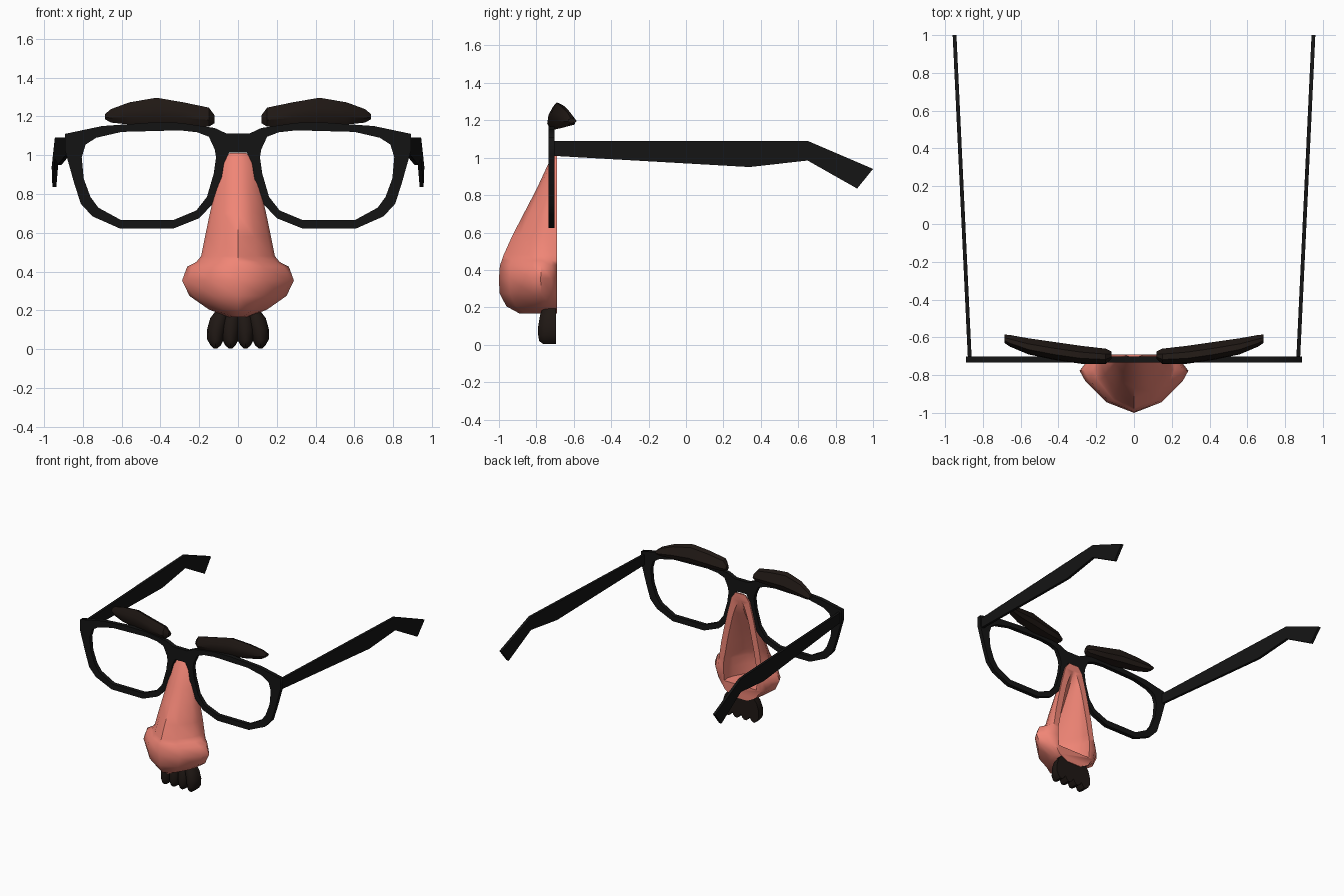
import bpy, bmesh
from math import radians, sin, cos, pi

if "Cube" in bpy.data.objects:
    bpy.data.objects.remove(bpy.data.objects["Cube"])


def material(name, rgb):
    m = bpy.data.materials.new(name)
    m.diffuse_color = (*rgb, 1)
    m.use_nodes = True
    m.node_tree.nodes["Principled BSDF"].inputs["Base Color"].default_value = m.diffuse_color
    return m


BLACK = material("black_plastic", (0.007, 0.007, 0.007))
HAIR = material("dark_hair", (0.014, 0.009, 0.007))
SKIN = material("pink_plastic", (0.87, 0.235, 0.18))


def loft(name, rings, mat, angle=None):
    """Bridge a list of equal-sized closed rings and cap both ends."""
    bm = bmesh.new()
    vs = [[bm.verts.new(p) for p in r] for r in rings]
    n = len(vs[0])
    for a, b in zip(vs, vs[1:]):
        for i in range(n):
            j = (i + 1) % n
            bm.faces.new((a[i], a[j], b[j], b[i]))
    bm.faces.new(vs[0])
    bm.faces.new(vs[-1])
    bmesh.ops.recalc_face_normals(bm, faces=bm.faces)
    me = bpy.data.meshes.new(name)
    bm.to_mesh(me)
    bm.free()
    me.materials.append(mat)
    ob = bpy.data.objects.new(name, me)
    bpy.context.collection.objects.link(ob)
    if angle:
        smooth(ob, angle)
    return ob


def activate(ob):
    bpy.ops.object.select_all(action='DESELECT')
    ob.select_set(True)
    bpy.context.view_layer.objects.active = ob


def smooth(ob, angle):
    activate(ob)
    bpy.ops.object.shade_smooth_by_angle(angle=radians(angle))


# Front frame: flat outline with two lens holes, extruded
outer = [(0.06, 1.112), (0.12, 1.14), (0.3, 1.167), (0.45, 1.168), (0.7, 1.15),
         (0.89, 1.11), (0.89, 1.02), (0.845, 0.86), (0.81, 0.75), (0.75, 0.685),
         (0.61, 0.623), (0.33, 0.623), (0.2, 0.675), (0.12, 0.76), (0.085, 0.88),
         (0.072, 0.96), (0.045, 1.015)]
lens = [(0.12, 1.03), (0.15, 1.095), (0.21, 1.118), (0.3, 1.128), (0.6, 1.12),
        (0.73, 1.09), (0.785, 1.055), (0.805, 0.99), (0.795, 0.88), (0.76, 0.785),
        (0.72, 0.73), (0.605, 0.667), (0.33, 0.667), (0.215, 0.715), (0.16, 0.785),
        (0.125, 0.905), (0.113, 0.99)]
cu = bpy.data.curves.new("front_frame", 'CURVE')
cu.dimensions = '2D'
cu.fill_mode = 'BOTH'
cu.extrude = 0.016
for loop in (outer + [(-x, z) for x, z in reversed(outer)], lens, [(-x, z) for x, z in lens]):
    s = cu.splines.new('POLY')
    s.points.add(len(loop) - 1)
    for p, (x, z) in zip(s.points, loop):
        p.co = (x, z, 0, 1)
    s.use_cyclic_u = True
cu.materials.append(BLACK)
frame = bpy.data.objects.new("front_frame", cu)
bpy.context.collection.objects.link(frame)
frame.rotation_euler.x = radians(90)
frame.location.y = -0.718
activate(frame)
bpy.ops.object.convert(target='MESH')

# Temples and eyebrows, one per side
temple = [(-0.71, 1.09), (0.65, 1.09), (1.0, 0.94), (0.915, 0.835),
          (0.65, 0.985), (0.34, 0.95), (-0.71, 1.01)]
brow_section = [(0, .35), (.05, .65), (.3, 1), (.65, .9), (1, .4), (.85, .12), (.25, 0)]
brow = [  # x, front y, back y, bottom z, top z
    (0.12, -0.715, -0.675, 1.165, 1.205), (0.15, -0.742, -0.66, 1.147, 1.245),
    (0.28, -0.74, -0.645, 1.147, 1.272), (0.42, -0.72, -0.625, 1.152, 1.296),
    (0.56, -0.69, -0.605, 1.158, 1.272), (0.655, -0.65, -0.588, 1.168, 1.237),
    (0.685, -0.63, -0.585, 1.185, 1.212)]
for side, s in (("right", 1), ("left", -1)):
    loft(f"temple_{side}",
         [[(s * (0.87 + 0.08 * (y + 0.7) / 1.7 + t), y, z) for y, z in temple]
          for t in (-0.01, 0.01)], BLACK)
    loft(f"eyebrow_{side}",
         [[(s * x, y0 + u * (y1 - y0), z0 + v * (z1 - z0)) for u, v in brow_section]
          for x, y0, y1, z0, z1 in brow], HAIR, 35)


# Nose: stacked half-round sections, hollowed from the back
def nose_ring(z, front, w, wb, back):
    d = front - back
    half = [(w * .5, .82), (w * .9, .45), (w, .28), ((w + wb) / 2, .1), (wb, 0)]
    pts = [(-x, t) for x, t in reversed(half)] + [(0, 1)] + half
    return [(x, back + t * d, z) for x, t in pts]


nose = [  # z, front y, widest half width, half width at back
    (1.01, -0.705, .045, .045), (0.96, -0.74, .08, .08), (0.83, -0.80, .115, .115),
    (0.70, -0.868, .145, .145), (0.58, -0.93, .17, .17), (0.48, -0.975, .19, .185),
    (0.45, -0.985, .215, .19), (0.425, -0.995, .262, .195), (0.355, -1.0, .288, .2),
    (0.275, -0.997, .25, .185), (0.205, -0.96, .15, .135), (0.167, -0.89, .05, .06)]
nose_ob = loft("nose", [nose_ring(*r, -0.69) for r in nose], SKIN)
cavity = loft("nose_cavity", [nose_ring(z, f + .05, min(w, .2) - .05, wb - .05, -0.66)
                              for z, f, w, wb in nose[1:10]], SKIN)
cavity.hide_render = True
mod = nose_ob.modifiers.new("hollow", 'BOOLEAN')
mod.operation = 'DIFFERENCE'
mod.solver = 'EXACT'
mod.object = cavity
activate(nose_ob)
bpy.ops.object.modifier_apply(modifier=mod.name)
bpy.data.objects.remove(cavity)
smooth(nose_ob, 45)

# Moustache: four overlapping rounded tufts
tuft = [  # z, spread of centre, half width, front y
    (0.2, .7, .035, -0.765), (0.16, .86, .047, -0.78), (0.1, 1, .048, -0.79),
    (0.05, 1.03, .043, -0.79), (0.02, 1.03, .026, -0.785), (0.005, 1.03, .01, -0.765)]
for i, cx in enumerate((-0.112, -0.038, 0.038, 0.112)):
    rings = []
    for z, k, r, front in tuft:
        arc = [(cx * k - r * cos(a * pi / 6), -0.73 + (front + 0.73) * sin(a * pi / 6), z)
               for a in range(7)]
        rings.append(arc + [(cx * k + r, -0.695, z), (cx * k - r, -0.695, z)])
    loft(f"moustache_tuft_{i + 1}", rings, HAIR, 40)
